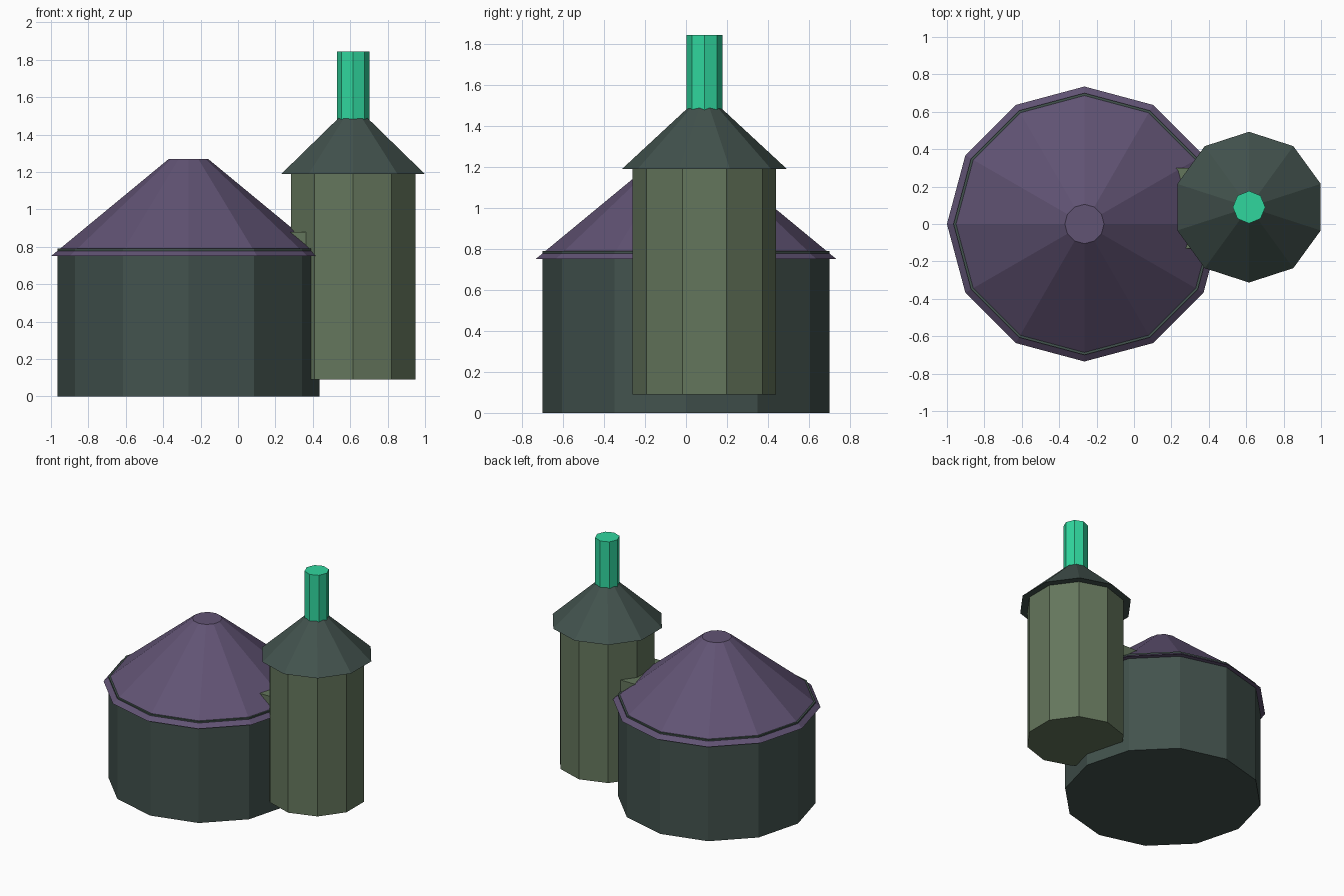
import bpy
import math

if "Cube" in bpy.data.objects:
    bpy.data.objects.remove(bpy.data.objects["Cube"], do_unlink=True)


def linear(c):
    c /= 255
    return c / 12.92 if c <= 0.04045 else ((c + 0.055) / 1.055) ** 2.4


def material(name, *rgb):
    colour = [linear(c) for c in rgb] + [1]
    mat = bpy.data.materials.new(name)
    mat.use_nodes = True
    mat.diffuse_color = colour
    mat.node_tree.nodes["Principled BSDF"].inputs["Base Color"].default_value = colour
    return mat


dark_green = material("dark green", 66, 82, 77)
olive = material("olive green", 100, 118, 92)
purple = material("dusty purple", 97, 83, 116)
teal = material("bright teal", 48, 214, 158)


def prism(name, mat, sides, centre, bottom, top, r_bottom, r_top=None, turn=0):
    """Flat-sided cylinder or truncated cone between two heights."""
    bpy.ops.mesh.primitive_cone_add(
        vertices=sides, radius1=r_bottom,
        radius2=r_bottom if r_top is None else r_top,
        depth=top - bottom, location=(*centre, (bottom + top) / 2),
        rotation=(0, 0, turn))
    ob = bpy.context.object
    ob.name = name
    ob.data.materials.append(mat)
    return ob


drum = (-0.265, 0)
tower = (0.615, 0.09)

# Wide drum whose rim just breaks through its roof
prism("drum_wall", dark_green, 12, drum, 0, 0.79, 0.70)
prism("drum_roof", purple, 12, drum, 0.75, 1.27, 0.735, 0.105)

# Tall tower with a conical roof and a chimney
prism("tower_wall", olive, 10, tower, 0.09, 1.2, 0.35)
prism("tower_roof", dark_green, 10, tower, 1.19, 1.508, 0.403, 0.06)
prism("chimney", teal, 8, tower, 1.44, 1.845, 0.087)

# Small block joining the tower to the drum
bpy.ops.mesh.primitive_cube_add(size=1, location=(0.33, 0.085, 0.83))
link = bpy.context.object
link.name = "connecting_block"
link.scale = (0.22, 0.43, 0.1)
link.data.materials.append(olive)
